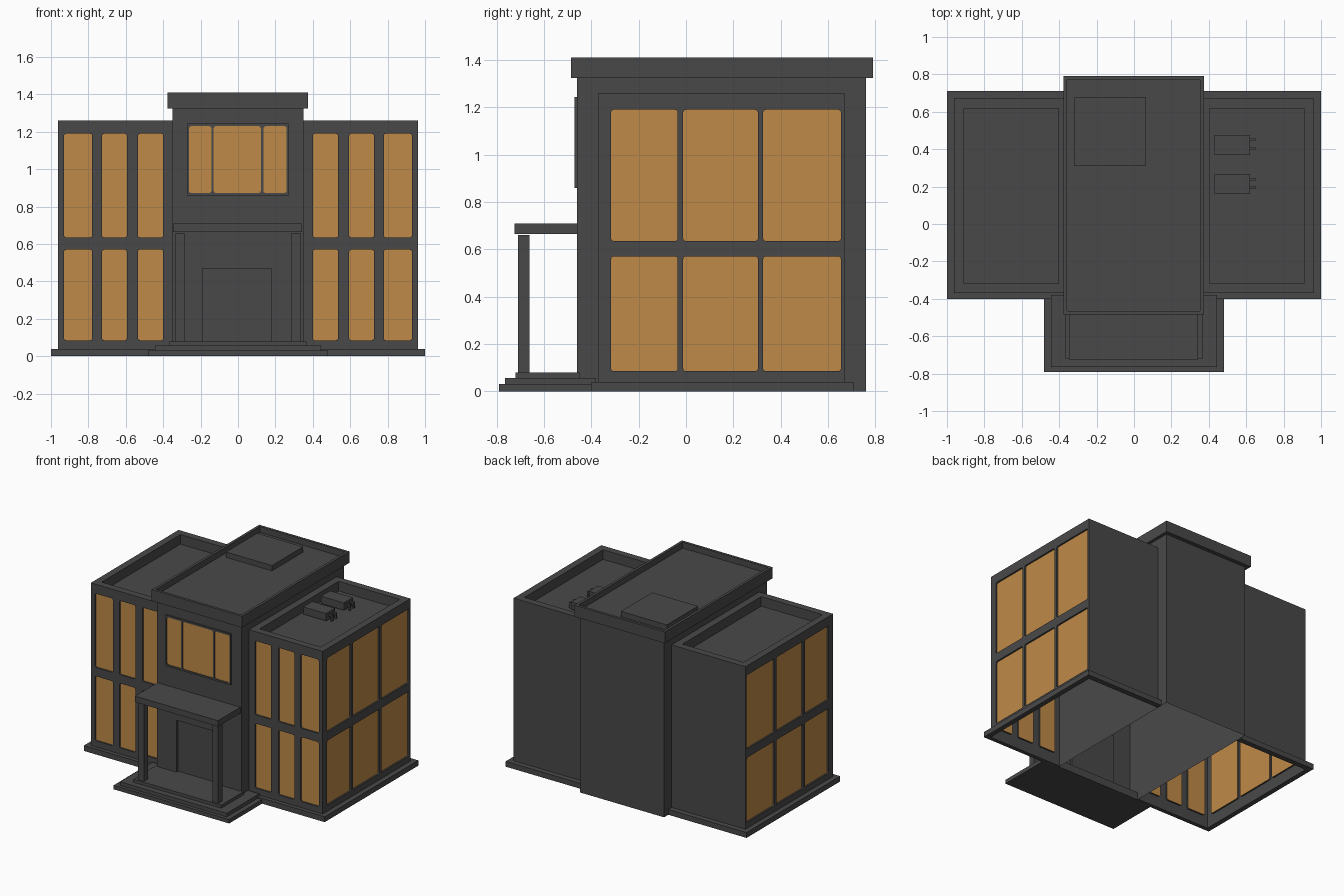
import bpy, bmesh, math
from mathutils import Vector

if "Cube" in bpy.data.objects:
    bpy.data.objects.remove(bpy.data.objects["Cube"])


def material(name, rgb):
    m = bpy.data.materials.new(name)
    m.diffuse_color = (*rgb, 1)
    m.use_nodes = True
    m.node_tree.nodes["Principled BSDF"].inputs["Base Color"].default_value = m.diffuse_color
    return m


GREY = material("dark_grey_wall", (0.066, 0.066, 0.066))
GLASS = material("amber_glass", (0.52, 0.255, 0.065))


def finish(bm, name):
    me = bpy.data.meshes.new(name)
    bm.to_mesh(me)
    bm.free()
    me.materials.append(GREY)
    me.materials.append(GLASS)
    ob = bpy.data.objects.new(name, me)
    bpy.context.collection.objects.link(ob)
    return ob


def face(bm, pts, toward, mat=0):
    """Add a polygon whose normal points along 'toward'."""
    f = bm.faces.new([bm.verts.new(p) for p in pts])
    f.normal_update()
    if f.normal.dot(Vector(toward)) < 0:
        f.normal_flip()
    f.material_index = mat


def add_box(bm, x0, x1, y0, y1, z0, z1):
    r = bmesh.ops.create_cube(bm, size=1)
    for v in r["verts"]:
        v.co = ((x0 + x1) / 2 + v.co.x * (x1 - x0),
                (y0 + y1) / 2 + v.co.y * (y1 - y0),
                (z0 + z1) / 2 + v.co.z * (z1 - z0))


def box(name, *dims):
    bm = bmesh.new()
    add_box(bm, *dims)
    return finish(bm, name)


def wall(bm, P, us, vs, depth=0.012, radius=0.012, mat=1, skirt=0):
    """Wall sheet; odd cells of the cut lists become recessed panels."""
    out = P(0, 0, 0) - P(0, 0, 1)
    for i in range(len(us) - 1):
        for j in range(len(vs) - 1):
            a, b, c, d = us[i], us[i + 1], vs[j], vs[j + 1]
            if not (i % 2 and j % 2):
                face(bm, [P(a, c, 0), P(b, c, 0), P(b, d, 0), P(a, d, 0)], out)
                continue
            mid = P((a + b) / 2, (c + d) / 2, 0)
            ring = []
            for k, (u, v) in enumerate([(b, d), (a, d), (a, c), (b, c)]):
                if not radius:
                    ring.append((u, v))
                    continue
                cu = u + (-radius if u == b else radius)
                cv = v + (-radius if v == d else radius)
                arc = [(cu + radius * math.cos(t), cv + radius * math.sin(t))
                       for t in (math.pi / 2 * (k + s / 3) for s in range(4))]
                face(bm, [P(u, v, 0)] + [P(*p, 0) for p in arc], out)
                ring += arc
            for p, q in zip(ring, ring[1:] + ring[:1]):
                face(bm, [P(*p, 0), P(*q, 0), P(*q, depth), P(*p, depth)], mid - P(*p, 0))
            face(bm, [P(*p, depth) for p in ring], out, mat)
    if skirt:
        a, b, c, d = us[0], us[-1], vs[0], vs[-1]
        mid = P((a + b) / 2, (c + d) / 2, 0)
        rim = [(a, c), (b, c), (b, d), (a, d)]
        for p, q in zip(rim, rim[1:] + rim[:1]):
            n = (P(*p, 0) + P(*q, 0)) / 2 - mid
            face(bm, [P(*p, 0), P(*q, 0), P(*q, skirt), P(*p, skirt)], n)


def tray(bm, x0, x1, y0, y1, z, rim, depth):
    """Flat rim around a sunken roof floor."""
    o = [(x0, y0), (x1, y0), (x1, y1), (x0, y1)]
    n = [(x0 + rim, y0 + rim), (x1 - rim, y0 + rim), (x1 - rim, y1 - rim), (x0 + rim, y1 - rim)]
    c = Vector(((x0 + x1) / 2, (y0 + y1) / 2, 0))
    for k in range(4):
        m = (k + 1) % 4
        face(bm, [(*o[k], z), (*o[m], z), (*n[m], z), (*n[k], z)], (0, 0, 1))
        mid = (Vector((*n[k], 0)) + Vector((*n[m], 0))) / 2
        face(bm, [(*n[k], z), (*n[m], z), (*n[m], z - depth), (*n[k], z - depth)], c - mid)
    face(bm, [(*p, z - depth) for p in n], (0, 0, 1))


# Side wings, open underneath, with windows on front and outer side
ROWS = [0, 0.085, 0.57, 0.635, 1.19, 1.26]
FRONT = [0.35, 0.40, 0.535, 0.594, 0.727, 0.78, 0.93, 0.963]
SIDE = [-0.37, -0.317, -0.035, -0.012, 0.304, 0.326, 0.655, 0.67]
for s, tag in ((-1, "left"), (1, "right")):
    bm = bmesh.new()
    wall(bm, lambda u, v, d: Vector((u, -0.37 + d, v)), sorted(s * u for u in FRONT), ROWS)
    wall(bm, lambda u, v, d: Vector((s * (0.963 - d), u, v)), SIDE, ROWS)
    wall(bm, lambda u, v, d: Vector((u, 0.67 - d, v)), sorted((s * 0.35, s * 0.963)), [0, 1.26])
    tray(bm, *sorted((s * 0.35, s * 0.963)), -0.37, 0.67, 1.26, 0.053, 0.072)
    finish(bm, tag + "_wing")
    # Plinth strips around the wing
    bm = bmesh.new()
    for a, b, y0, y1 in ((0.35, 1.0, -0.40, -0.37), (0.35, 1.0, 0.67, 0.71), (0.963, 1.0, -0.37, 0.67)):
        add_box(bm, *sorted((s * a, s * b)), y0, y1, 0, 0.04)
    finish(bm, tag + "_plinth")
    # Porch column
    box(tag + "_porch_column", *sorted((s * 0.285, s * 0.333)), -0.71, -0.662, 0.08, 0.66)

# Centre block with recessed door
bm = bmesh.new()
wall(bm, lambda u, v, d: Vector((u, -0.46 + d, v)), [-0.35, -0.19, 0.18, 0.35],
     [0, 0.08, 0.47, 1.33], depth=0.02, radius=0, mat=0)
wall(bm, lambda u, v, d: Vector((u, 0.76 - d, v)), [-0.35, 0.35], [0, 1.33])
for s in (-1, 1):
    wall(bm, lambda u, v, d: Vector((s * (0.35 - d), u, v)), [-0.46, 0.76], [0, 1.33])
finish(bm, "centre_block")

# Overhanging roof cap with sunken top
bm = bmesh.new()
X0, X1, Y0, Y1 = -0.377, 0.373, -0.485, 0.79
for y, n in ((Y0, -1), (Y1, 1)):
    face(bm, [(X0, y, 1.325), (X1, y, 1.325), (X1, y, 1.41), (X0, y, 1.41)], (0, n, 0))
for x, n in ((X0, -1), (X1, 1)):
    face(bm, [(x, Y0, 1.325), (x, Y1, 1.325), (x, Y1, 1.41), (x, Y0, 1.41)], (n, 0, 0))
face(bm, [(X0, Y0, 1.325), (X1, Y0, 1.325), (X1, Y1, 1.325), (X0, Y1, 1.325)], (0, 0, -1))
tray(bm, X0, X1, Y0, Y1, 1.41, 0.02, 0.045)
finish(bm, "roof_cap")
box("roof_hatch", -0.317, 0.065, 0.31, 0.68, 1.36, 1.405)

# Upper window in a raised frame
bm = bmesh.new()
wall(bm, lambda u, v, d: Vector((u, -0.472 + d, v)),
     [-0.272, -0.262, -0.142, -0.13, 0.122, 0.136, 0.26, 0.27],
     [0.86, 0.873, 1.23, 1.243], depth=0.006, skirt=0.012)
finish(bm, "upper_window")

# Porch roof and entrance steps
box("porch_roof", -0.348, 0.342, -0.725, -0.455, 0.665, 0.71)
box("lower_step", -0.48, 0.48, -0.79, -0.38, 0, 0.03)
box("middle_step", -0.443, 0.443, -0.765, -0.38, 0.03, 0.057)
box("top_step", -0.365, 0.365, -0.72, -0.45, 0.057, 0.08)

# Rooftop air units with bent pipes
for i, y in enumerate((0.16, 0.37)):
    bm = bmesh.new()
    add_box(bm, 0.43, 0.62, y, y + 0.107, 1.195, 1.25)
    for dy in (0.028, 0.073):
        add_box(bm, 0.62, 0.65, y + dy, y + dy + 0.014, 1.22, 1.234)
        add_box(bm, 0.637, 0.65, y + dy, y + dy + 0.014, 1.185, 1.22)
    finish(bm, "air_unit_%d" % (i + 1))
